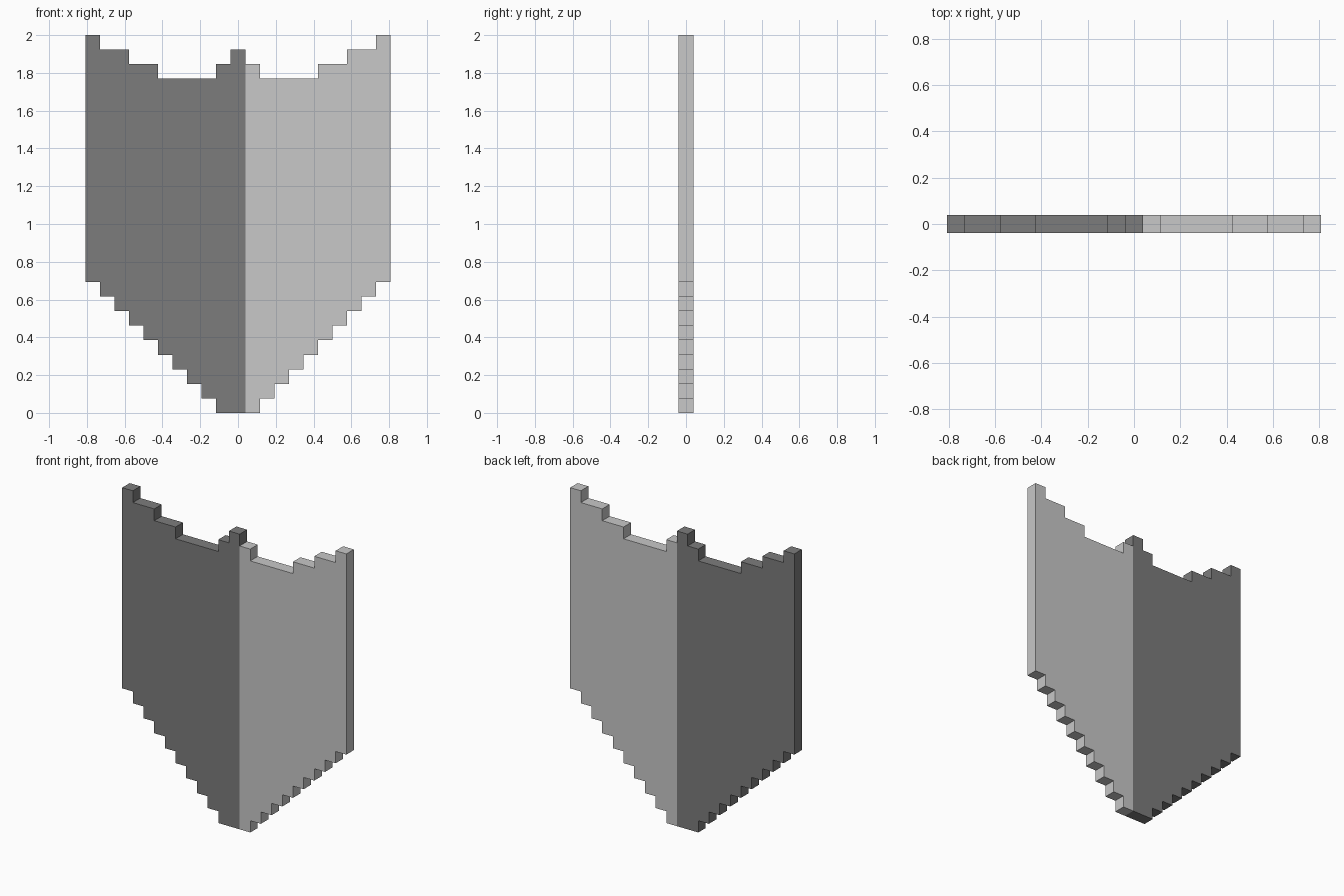
import bpy, bmesh

if "Cube" in bpy.data.objects:
    bpy.data.objects.remove(bpy.data.objects["Cube"])

U = 2 / 26          # one grid step
HALF_T = U / 2      # half the plate thickness

# top and bottom step heights for columns counted from the centre outward
TOP = [25, 24, 23, 23, 23, 23, 24, 24, 25, 25, 26]
BOTTOM = [0, 0, 1, 2, 3, 4, 5, 6, 7, 8, 9]


def material(name, value):
    m = bpy.data.materials.new(name)
    m.diffuse_color = (value, value, value, 1)
    m.use_nodes = True
    m.node_tree.nodes["Principled BSDF"].inputs["Base Color"].default_value = m.diffuse_color
    return m


def stepped_line(columns, heights):
    """Stair line through the columns, without repeated corner points."""
    pts = []
    for c in columns:
        h = heights[abs(c)]
        if pts and pts[-1][1] == h:
            pts.pop()
        else:
            pts.append((c - 0.5, h))
        pts.append((c + 0.5, h))
    return pts


def plate(name, columns, mat):
    """Extrude the stepped outline of a run of columns."""
    outline = stepped_line(columns, BOTTOM) + stepped_line(columns, TOP)[::-1]
    bm = bmesh.new()
    face = bm.faces.new([bm.verts.new((x * U, -HALF_T, z * U)) for x, z in outline])
    ext = bmesh.ops.extrude_face_region(bm, geom=[face], use_keep_orig=True)
    verts = [g for g in ext["geom"] if isinstance(g, bmesh.types.BMVert)]
    bmesh.ops.translate(bm, verts=verts, vec=(0, 2 * HALF_T, 0))
    bmesh.ops.recalc_face_normals(bm, faces=bm.faces[:])
    me = bpy.data.meshes.new(name)
    bm.to_mesh(me)
    bm.free()
    me.materials.append(mat)
    ob = bpy.data.objects.new(name, me)
    bpy.context.collection.objects.link(ob)


# dark half carries the centre column, light half the rest
plate("shield_dark_half", range(-10, 1), material("dark grey", 0.202))
plate("shield_light_half", range(1, 11), material("light grey", 0.578))
